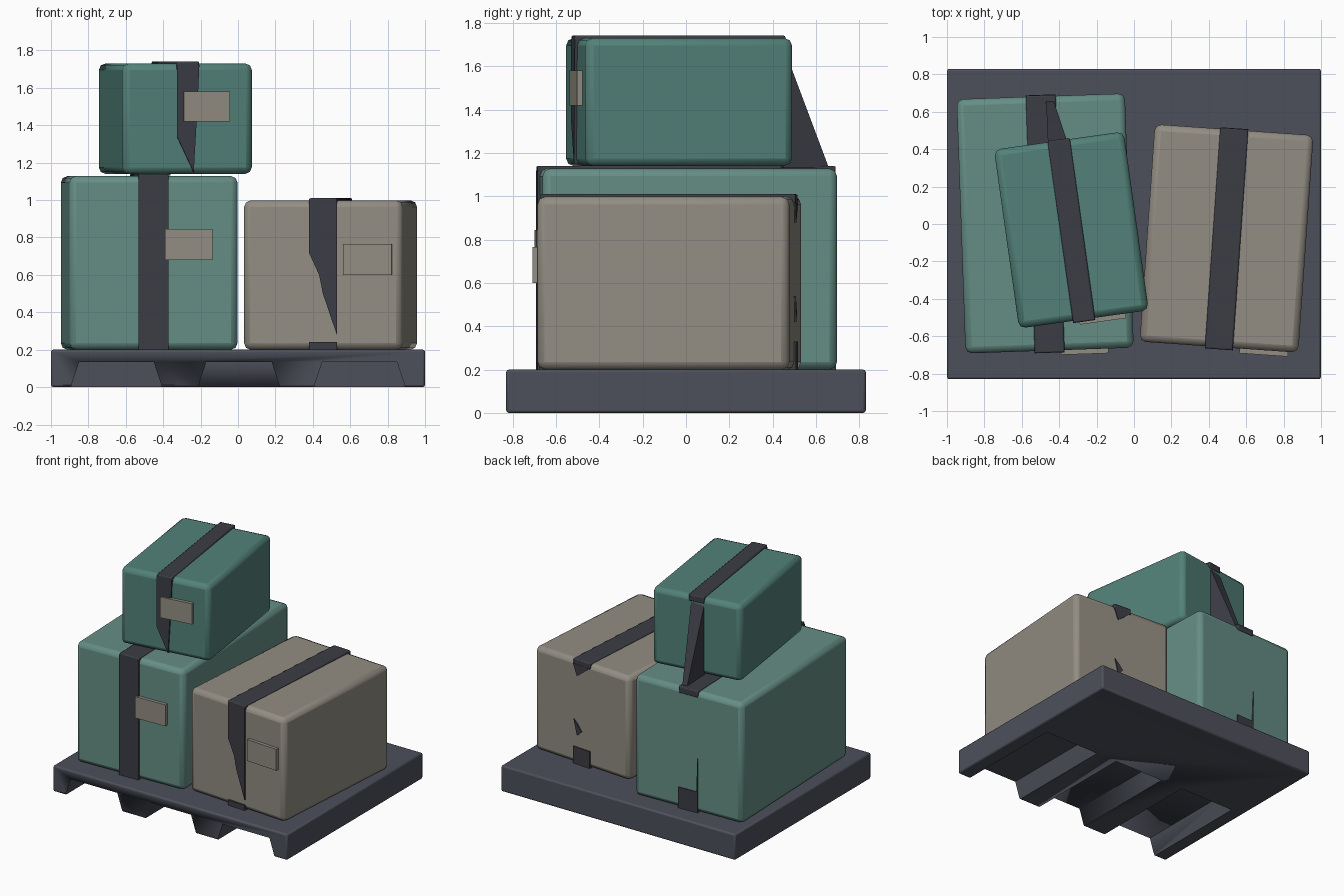
import bpy, bmesh
from math import radians
from mathutils import Matrix, Vector

if "Cube" in bpy.data.objects:
    bpy.data.objects.remove(bpy.data.objects["Cube"])


def material(name, rgb):
    m = bpy.data.materials.new(name)
    m.diffuse_color = (*rgb, 1)
    m.use_nodes = True
    m.node_tree.nodes["Principled BSDF"].inputs["Base Color"].default_value = m.diffuse_color
    return m


GREEN = material("light_green", (0.13, 0.27, 0.235))
TEAL = material("deep_green", (0.085, 0.22, 0.19))
TAN = material("tan", (0.29, 0.265, 0.225))
DARK = material("strap_dark", (0.045, 0.047, 0.06))
SLATE = material("pallet_slate", (0.075, 0.08, 0.105))


def finish(name, bm, mat, bevel=0.0, frame=Matrix(), segments=2):
    bmesh.ops.recalc_face_normals(bm, faces=bm.faces)
    me = bpy.data.meshes.new(name)
    bm.to_mesh(me)
    bm.free()
    me.materials.append(mat)
    ob = bpy.data.objects.new(name, me)
    bpy.context.collection.objects.link(ob)
    ob.matrix_world = frame
    if bevel:
        b = ob.modifiers.new("edge", "BEVEL")
        b.width, b.segments = bevel, segments
    bpy.ops.object.select_all(action="DESELECT")
    ob.select_set(True)
    bpy.context.view_layer.objects.active = ob
    bpy.ops.object.shade_smooth_by_angle(angle=radians(35))
    return ob


def block(name, x, y, z, mat, bevel=0.0, frame=Matrix()):
    bm = bmesh.new()
    bmesh.ops.create_cube(bm, size=1)
    for v in bm.verts:
        v.co = [(r[0] + r[1]) / 2 + c * (r[1] - r[0]) for r, c in zip((x, y, z), v.co)]
    return finish(name, bm, mat, bevel, frame)


def panel(name, outline, y0, y1, mat, frame=Matrix()):
    """Outline in x-z, extruded from y0 to y1."""
    bm = bmesh.new()
    f = bm.faces.new([bm.verts.new((x, y0, z)) for x, z in outline])
    ext = bmesh.ops.extrude_face_region(bm, geom=[f])["geom"]
    for v in ext:
        if isinstance(v, bmesh.types.BMVert):
            v.co.y = y1
    return finish(name, bm, mat, 0, frame)


def rect(x0, x1, z0, z1):
    return [(x0, z0), (x1, z0), (x1, z1), (x0, z1)]


# pallet: solid slab with three tapered channels opening at the front
pallet = block("pallet", (-1, 1), (-0.83, 0.83), (0, 0.2), SLATE, 0.012)
for a, b in [(-0.88, -0.42), (-0.2, 0.21), (0.42, 0.88)]:
    cut = panel("channel_cutter",
                [(a - 0.03, -0.05), (b + 0.03, -0.05), (b - 0.03, 0.135), (a + 0.03, 0.135)],
                -1, 0.06, SLATE)
    cut.hide_render = True
    cut.hide_set(True)
    m = pallet.modifiers.new("channel", "BOOLEAN")
    m.operation, m.object, m.solver = "DIFFERENCE", cut, "EXACT"


# one carton: body, top strap and the label stuck on its front
def carton(name, cx, cy, w, d, z0, z1, turn, mat, strap, label, label_mat):
    fr = Matrix.Translation((cx, cy, 0)) @ Matrix.Rotation(radians(turn), 4, "Z")
    block(name, (-w / 2, w / 2), (-d / 2, d / 2), (z0, z1), mat, 0.035, fr)
    block(name + "_top_strap", (-strap, strap), (-d / 2 - 0.012, d / 2 + 0.006),
          (z1 - 0.04, z1 + 0.012), DARK, 0.008, fr)
    panel(name + "_label", rect(*label), -d / 2 - 0.025, -d / 2 + 0.01, label_mat, fr)
    return fr, -d / 2 - 0.012, d / 2 + 0.008


# large green carton
fr, f, b = carton("large_carton", -0.475, 0.003, 0.9, 1.36, 0.2, 1.128, 2, GREEN, 0.08,
                  (0.06, 0.315, 0.68, 0.845), TAN)
panel("large_front_strap", rect(-0.08, 0.08, 0.2, 1.12), f, f + 0.05, DARK, fr)
panel("large_back_strap", [(-0.08, 0.2), (0.08, 0.2), (0.08, 0.36), (-0.07, 0.36), (-0.08, 0.62)],
      b - 0.05, b, DARK, fr)

# tan carton
fr, f, b = carton("tan_carton", 0.495, -0.077, 0.85, 1.165, 0.2, 0.998, -4, TAN, 0.075,
                  (0.11, 0.37, 0.6, 0.765), TAN)
panel("tan_front_strap", [(0.075, 0.99), (-0.075, 0.99), (-0.075, 0.72), (-0.02, 0.6),
                          (0.0, 0.5), (0.075, 0.28)], f, f + 0.05, DARK, fr)
panel("tan_front_strap_end", rect(-0.075, 0.075, 0.2, 0.24), f, f + 0.05, DARK, fr)
panel("tan_back_strap_tip", [(-0.075, 0.97), (0.075, 0.97), (0.04, 0.88)], b - 0.05, b, DARK, fr)
panel("tan_back_strap_patch", [(0.04, 0.42), (0.07, 0.54), (0.03, 0.5), (0.0, 0.46)], b - 0.05, b, DARK, fr)
panel("tan_back_strap_end", rect(-0.075, 0.075, 0.2, 0.33), b - 0.05, b, DARK, fr)

# small green carton on top
fr, f, b = carton("small_carton", -0.335, -0.032, 0.7, 0.965, 1.14, 1.73, 8, TEAL, 0.06,
                  (-0.025, 0.225, 1.42, 1.58), TAN)
panel("small_front_strap", [(-0.06, 1.72), (0.06, 1.72), (0.05, 1.5), (0.03, 1.15),
                            (-0.06, 1.34)], f, f + 0.05, DARK, fr)

# loose strap tail sloping from the small carton down to the large one
bm = bmesh.new()
for p in [(-0.46, 0.43, 1.69), (-0.36, 0.45, 1.69), (-0.46, 0.43, 1.13), (-0.36, 0.45, 1.13),
          (-0.47, 0.66, 1.13), (-0.43, 0.66, 1.13)]:
    bm.verts.new(Vector(p))
bmesh.ops.convex_hull(bm, input=bm.verts)
finish("strap_tail", bm, DARK)
